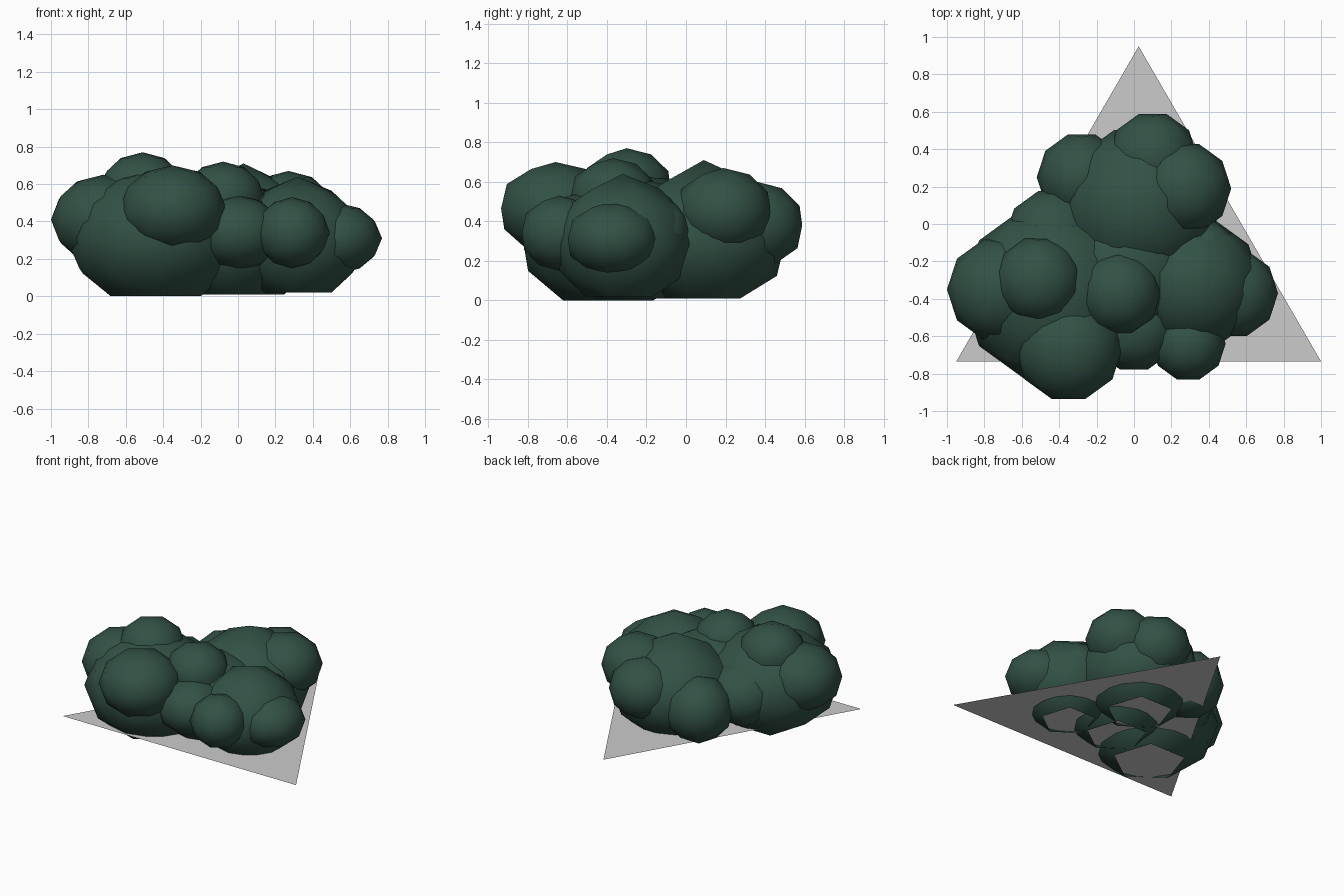
import bpy, bmesh
from math import pi
from mathutils import Matrix, Vector

cube = bpy.data.objects.get("Cube")
if cube:
    bpy.data.objects.remove(cube, do_unlink=True)


def make_material(name, rgb):
    mat = bpy.data.materials.new(name)
    mat.use_nodes = True
    mat.diffuse_color = (*rgb, 1)
    mat.node_tree.nodes["Principled BSDF"].inputs["Base Color"].default_value = (*rgb, 1)
    return mat


leaf_green = make_material("dark leaf green", (0.032, 0.083, 0.060))
ground_grey = make_material("ground grey", (0.6, 0.6, 0.6))


def add_object(name, bm, mat, smooth=True):
    mesh = bpy.data.meshes.new(name)
    bm.to_mesh(mesh)
    bm.free()
    mesh.materials.append(mat)
    for poly in mesh.polygons:
        poly.use_smooth = smooth
    obj = bpy.data.objects.new(name, mesh)
    bpy.context.collection.objects.link(obj)
    return obj


def clump(name, centre, radius, height, open_base=False, peak=None):
    """Squashed low-poly ball; optionally with a raised tip and an open underside."""
    bm = bmesh.new()
    bmesh.ops.create_icosphere(bm, subdivisions=2, radius=1)
    bmesh.ops.transform(bm, verts=bm.verts, matrix=Matrix.Rotation(pi / 2, 4, "Z"))
    bottom = min(bm.verts, key=lambda v: v.co.z)
    top = max(bm.verts, key=lambda v: v.co.z)
    if open_base:
        bmesh.ops.delete(bm, geom=[bottom], context="VERTS")
    scale = Matrix.Diagonal((radius, radius, height, 1))
    bmesh.ops.transform(bm, verts=bm.verts, matrix=Matrix.Translation(centre) @ scale)
    if peak:
        top.co.z = peak
    add_object(name, bm, leaf_green)


# Large open-bottomed clumps resting on the ground
clump("base_clump_right", (-0.44, -0.37, 0.315), 0.48, 0.37, True)
clump("base_clump_left", (0.32, -0.32, 0.292), 0.36, 0.32, True, 0.64)
clump("base_clump_back", (0.03, 0.09, 0.308), 0.435, 0.35, True, 0.71)
clump("base_clump_middle", (-0.05, -0.25, 0.29), 0.40, 0.33, True)

# Smaller clumps around the sides and on top
SMALL = {
    "side_clump_right": ((-0.72, -0.35, 0.41), 0.28, 0.24),
    "side_clump_right_back": ((-0.43, -0.07, 0.32), 0.26, 0.23),
    "back_clump_right": ((-0.28, 0.25, 0.28), 0.24, 0.24),
    "back_clump": ((0.10, 0.36, 0.38), 0.24, 0.22),
    "back_clump_left": ((0.27, 0.19, 0.45), 0.25, 0.22),
    "side_clump_left_back": ((0.38, -0.15, 0.35), 0.17, 0.17),
    "side_clump_left": ((0.53, -0.37, 0.31), 0.24, 0.19),
    "front_clump_left": ((0.29, -0.64, 0.34), 0.20, 0.19),
    "front_clump_middle": ((0.0, -0.55, 0.34), 0.24, 0.20),
    "front_clump_right": ((-0.35, -0.66, 0.465), 0.29, 0.235),
    "top_clump_right": ((-0.51, -0.30, 0.56), 0.235, 0.21),
    "top_clump_middle": ((-0.08, -0.37, 0.52), 0.225, 0.20),
}
for name, (centre, radius, height) in SMALL.items():
    clump(name, centre, radius, height)

# Flat triangular ground sheet
bm = bmesh.new()
corners = [(-0.95, -0.735), (1.0, -0.735), (0.025, 0.95)]
bm.faces.new([bm.verts.new((x, y, 0.08)) for x, y in corners])
add_object("ground_sheet", bm, ground_grey, smooth=False)
